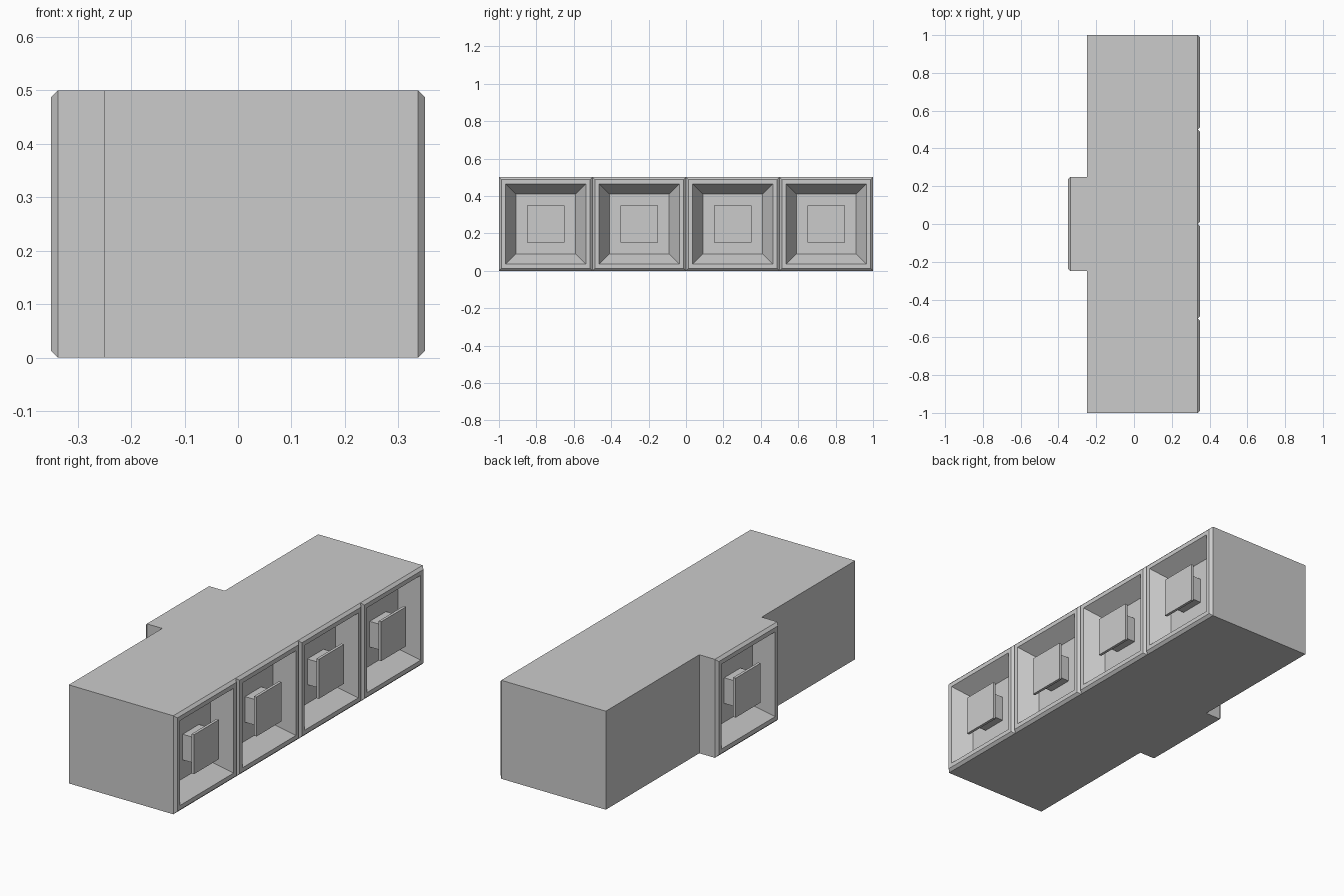
import bpy, bmesh
from math import pi
from mathutils import Matrix

if "Cube" in bpy.data.objects:
    bpy.data.objects.remove(bpy.data.objects["Cube"])


def finish(name, bm, matrix=None):
    bmesh.ops.recalc_face_normals(bm, faces=bm.faces)
    mesh = bpy.data.meshes.new(name)
    bm.to_mesh(mesh)
    bm.free()
    obj = bpy.data.objects.new(name, mesh)
    bpy.context.collection.objects.link(obj)
    if matrix is not None:
        obj.matrix_world = matrix
    return obj


def box(name, size, centre, matrix=None):
    bm = bmesh.new()
    bmesh.ops.create_cube(bm, size=1, matrix=Matrix.Translation(centre) @ Matrix.Diagonal((*size, 1)))
    return finish(name, bm, matrix)


def square_loft(name, rings, matrix):
    """Closed solid through square rings given as (x, half width)."""
    bm = bmesh.new()
    loops = [[bm.verts.new((x, a * h, b * h)) for a, b in ((-1, -1), (1, -1), (1, 1), (-1, 1))]
             for x, h in rings]
    for p, q in zip(loops, loops[1:]):
        for i in range(4):
            j = (i + 1) % 4
            bm.faces.new((p[i], p[j], q[j], q[i]))
    bm.faces.new(loops[0])
    bm.faces.new(loops[-1])
    return finish(name, bm, matrix)


def socket(name, y, turn=0.0):
    m = Matrix.Rotation(turn, 4, 'Z') @ Matrix.Translation((0, y, 0.25))
    # chamfered rim with a tapering recess
    square_loft(name + "_frame", [(0.25, 0.25), (0.337, 0.25), (0.35, 0.237),
                                  (0.35, 0.215), (0.26, 0.16)], m)
    # button on a short stem
    box(name + "_stem", (0.08, 0.13, 0.13), (0.298, 0, 0), m)
    box(name + "_button", (0.014, 0.2, 0.2), (0.342, 0, 0), m)


# main block
box("body", (0.5, 2, 0.5), (0, 0, 0.25))

# four sockets on the right side, one on the left
for k in range(4):
    socket(f"right_socket_{k + 1}", -0.75 + 0.5 * k)
socket("left_socket", 0, pi)
